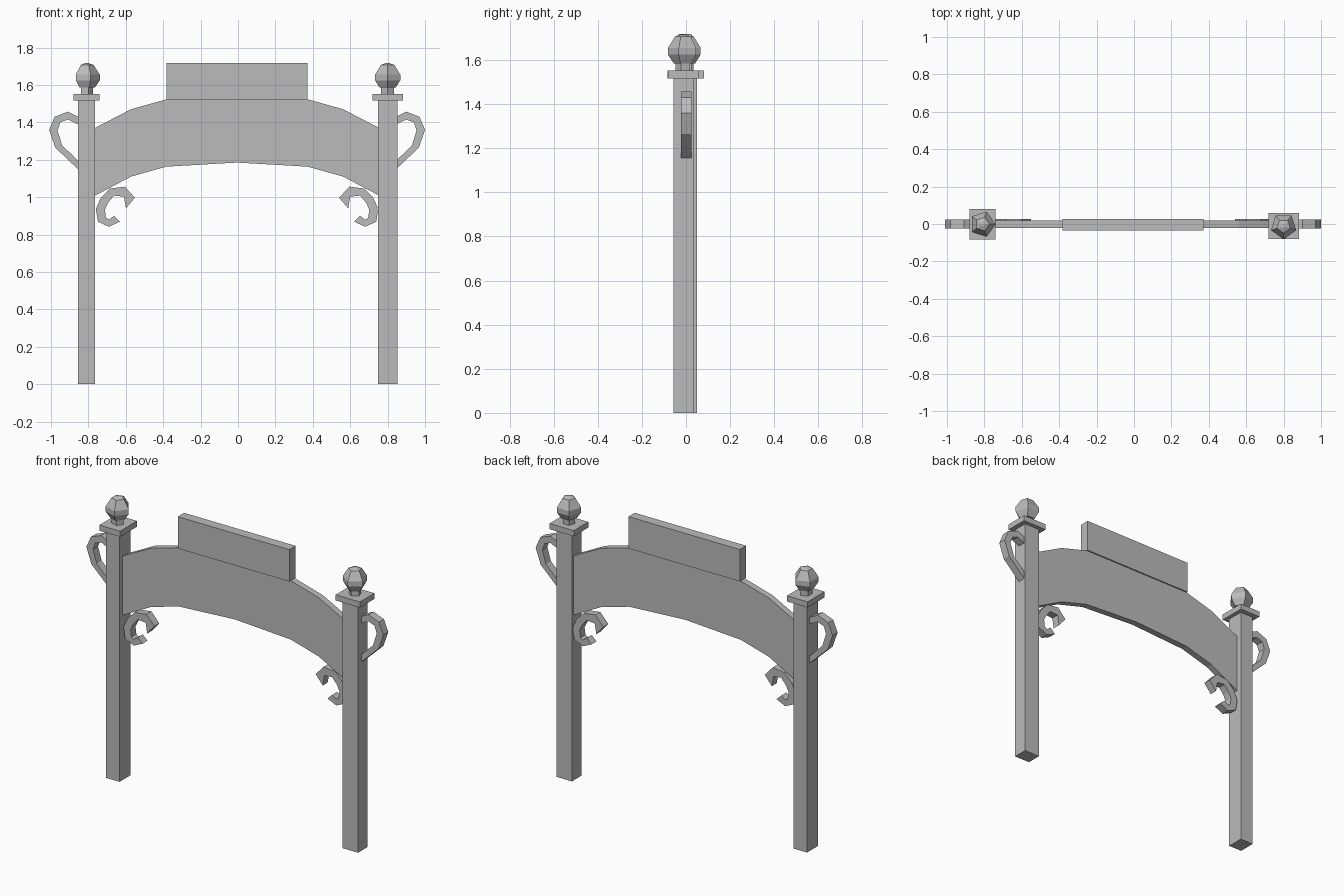
import bpy, bmesh
from math import cos, sin, pi, radians
from mathutils import Matrix

cube = bpy.data.objects.get("Cube")
if cube:
    bpy.data.objects.remove(cube, do_unlink=True)

MID = -0.005  # mirror plane of the gateway

grey = bpy.data.materials.new("stone_grey")
grey.use_nodes = True
grey.diffuse_color = (0.5, 0.5, 0.5, 1)
grey.node_tree.nodes["Principled BSDF"].inputs["Base Color"].default_value = (0.5, 0.5, 0.5, 1)


def finish(name, bm, matrix=None):
    if matrix:
        bm.transform(matrix)
    bmesh.ops.recalc_face_normals(bm, faces=bm.faces)
    mesh = bpy.data.meshes.new(name)
    bm.to_mesh(mesh)
    bm.free()
    mesh.materials.append(grey)
    obj = bpy.data.objects.new(name, mesh)
    bpy.context.collection.objects.link(obj)
    return obj


def box(name, lo, hi, matrix=None):
    bm = bmesh.new()
    bmesh.ops.create_cube(bm, size=1)
    for v in bm.verts:
        v.co = [a + (b - a) * (c + 0.5) for a, b, c in zip(lo, hi, v.co)]
    finish(name, bm, matrix)


def band(name, outer, inner, y0, y1, side=1):
    """Solid strip between two matching (x, z) lines, from y0 to y1."""
    bm = bmesh.new()
    rings = []
    for (ax, az), (bx, bz) in zip(outer, inner):
        corners = [(ax, y0, az), (ax, y1, az), (bx, y1, bz), (bx, y0, bz)]
        rings.append([bm.verts.new((MID + side * x, y, z)) for x, y, z in corners])
    for r, s in zip(rings, rings[1:]):
        for i in range(4):
            j = (i + 1) % 4
            bm.faces.new((r[i], r[j], s[j], s[i]))
    bm.faces.new(rings[0])
    bm.faces.new(rings[-1])
    finish(name, bm)


def lathe(name, profile, sides, matrix):
    """Turned shape from (radius, z) rings with flat ends."""
    bm = bmesh.new()
    rings = [[bm.verts.new((r * cos(2 * pi * i / sides), r * sin(2 * pi * i / sides), z))
              for i in range(sides)] for r, z in profile]
    for a, b in zip(rings, rings[1:]):
        for i in range(sides):
            j = (i + 1) % sides
            bm.faces.new((a[i], a[j], b[j], b[i]))
    bm.faces.new(rings[0])
    bm.faces.new(rings[-1])
    finish(name, bm, matrix)


# Posts with caps and five-sided finials; one is a quarter turn of the other
finial = [(0.036, 1.55), (0.036, 1.585), (0.045, 1.585), (0.071, 1.625),
          (0.071, 1.655), (0.038, 1.707), (0.012, 1.716)]
for tag, x, y, turn in (("right", -0.81, -0.001, 0), ("left", 0.80, -0.011, -90)):
    place = Matrix.Translation((x, y, 0)) @ Matrix.Rotation(radians(turn), 4, "Z")
    box(tag + "_post", (-0.045, -0.052, 0), (0.045, 0.052, 1.52), place)
    box(tag + "_cap", (-0.07, -0.082, 1.517), (0.07, 0.082, 1.552), place)
    lathe(tag + "_finial", finial, 5, place)

# Curved arch panel and the sign board on top
top = [(0.76, 1.37), (0.567, 1.47), (0.378, 1.523), (0, 1.545)]
low = [(0.76, 1.008), (0.567, 1.11), (0.378, 1.163), (0, 1.185)]


def whole(half):
    return half + [(-x, z) for x, z in reversed(half[:-1])]


band("arch_panel", whole(top), whole(low), -0.022, 0.018)
box("sign_board", (-0.383, -0.035, 1.523), (0.372, 0.026, 1.718))

# Scroll brackets outside the posts and under the arch
side_out = [(0.83, 1.42), (0.905, 1.457), (0.975, 1.43), (1.005, 1.36), (0.972, 1.265), (0.83, 1.13)]
side_in = [(0.83, 1.38), (0.905, 1.415), (0.945, 1.40), (0.96, 1.357), (0.935, 1.277), (0.83, 1.175)]
hook_out = [(0.546, 0.997), (0.60, 1.056), (0.68, 1.046), (0.728, 0.997),
            (0.755, 0.938), (0.744, 0.869), (0.685, 0.842), (0.626, 0.869)]
hook_in = [(0.594, 0.94), (0.605, 1.003), (0.658, 1.008), (0.69, 0.97),
           (0.707, 0.933), (0.701, 0.89), (0.685, 0.88), (0.658, 0.90)]
for tag, side in (("left", 1), ("right", -1)):
    band(tag + "_side_scroll", side_out, side_in, -0.023, 0.025, side)
    band(tag + "_under_scroll", hook_out, hook_in, -0.022, 0.026, side)
